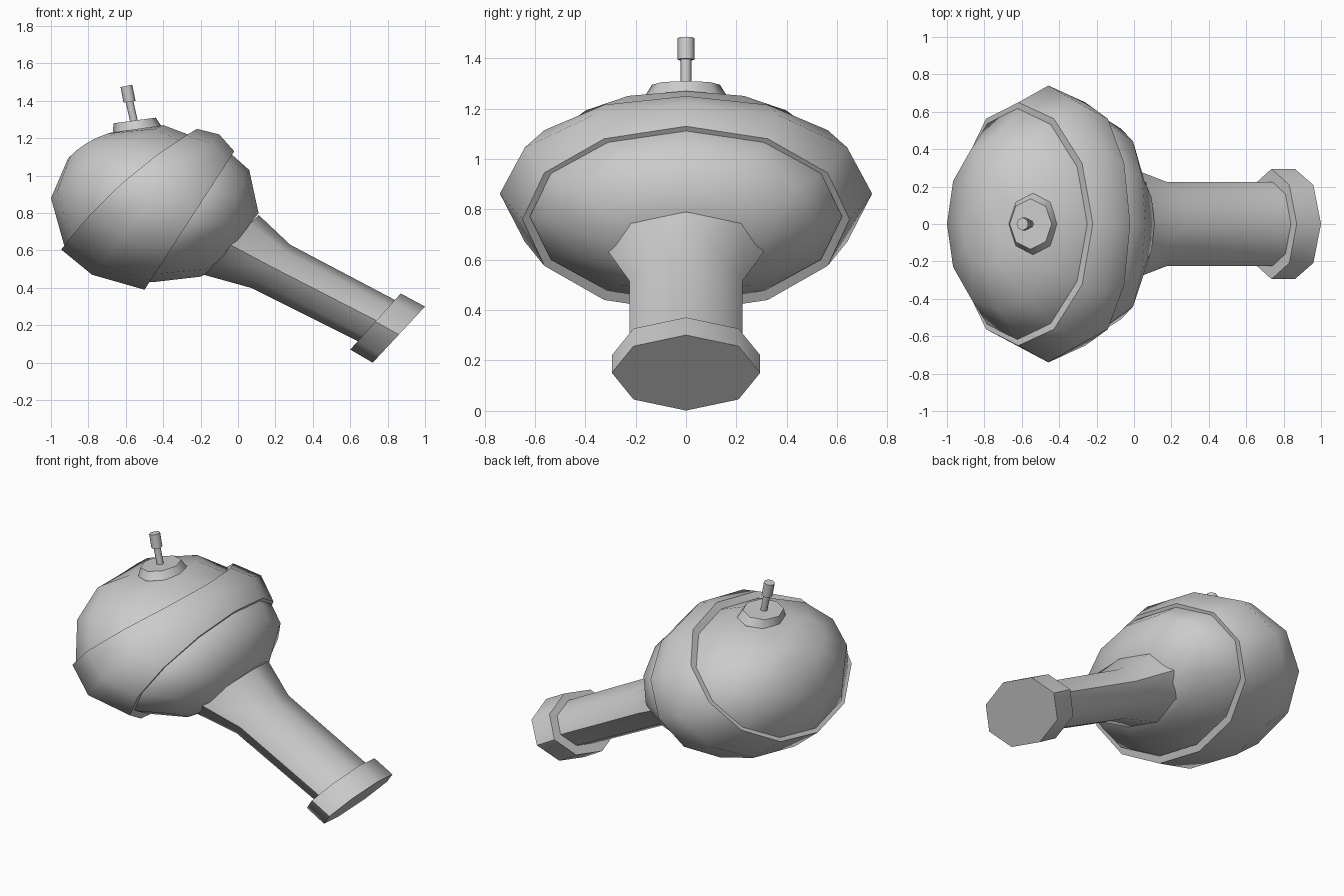
import bpy, bmesh, math
from mathutils import Vector

if "Cube" in bpy.data.objects:
    bpy.data.objects.remove(bpy.data.objects["Cube"])


def loft(name, rings, sides, cap_start=False, cap_end=False, smooth=50):
    """Skin elliptical rings. Ring = (top x, z, bottom x, z, half width y, bow).
    Bow pushes the sides of the ring towards the upper left."""
    bm = bmesh.new()
    rows = []
    for tx, tz, bx, bz, wide, bow in rings:
        top, bottom = Vector((tx, 0, tz)), Vector((bx, 0, bz))
        mid, half = (top + bottom) / 2, (top - bottom) / 2
        row = []
        for i in range(sides):
            a = 2 * math.pi * i / sides
            p = mid + half * math.cos(a) + Vector((0, wide * math.sin(a), 0))
            p += Vector((-0.72, 0, 0.69)) * bow * math.sin(a) ** 2
            row.append(bm.verts.new(p))
        rows.append(row)
    for r, s in zip(rows, rows[1:]):
        for i in range(sides):
            j = (i + 1) % sides
            bm.faces.new((r[i], r[j], s[j], s[i]))
    if cap_start:
        bm.faces.new(rows[0])
    if cap_end:
        bm.faces.new(rows[-1])
    bmesh.ops.recalc_face_normals(bm, faces=bm.faces)
    mesh = bpy.data.meshes.new(name)
    bm.to_mesh(mesh)
    bm.free()
    ob = bpy.data.objects.new(name, mesh)
    bpy.context.collection.objects.link(ob)
    bpy.ops.object.select_all(action='DESELECT')
    ob.select_set(True)
    bpy.context.view_layer.objects.active = ob
    bpy.ops.object.shade_smooth_by_angle(angle=math.radians(smooth))
    return ob


# Upper dome of the body
loft("body_dome", [
    (-0.68, 1.23, -0.91, 1.09, 0.23, 0.02),
    (-0.40, 1.27, -1.00, 0.88, 0.46, 0.04),
    (-0.24, 1.21, -0.93, 0.63, 0.62, 0.05),
    (-0.17, 1.18, -0.84, 0.55, 0.63, 0.04)], 12, cap_start=True)

# Raised band wrapped round the widest part, with turned-in lips
loft("body_band", [
    (-0.25, 1.215, -0.92, 0.63, 0.61, 0.05),
    (-0.22, 1.25, -0.945, 0.605, 0.65, 0.05),
    (-0.10, 1.22, -0.78, 0.47, 0.74, 0.025),
    (-0.02, 1.13, -0.50, 0.39, 0.65, 0.0),
    (-0.04, 1.10, -0.48, 0.43, 0.61, 0.0)], 12)

# Lower shell between the band and the neck
loft("body_rear", [
    (-0.09, 1.14, -0.52, 0.44, 0.62, 0.0),
    (-0.03, 1.11, -0.46, 0.43, 0.62, 0.0),
    (0.06, 1.03, -0.20, 0.46, 0.51, 0.0),
    (0.11, 0.80, -0.12, 0.50, 0.28, 0.0)], 12, cap_end=True)

# Flared neck
loft("neck", [
    (0.11, 0.79, -0.20, 0.475, 0.31, 0.0),
    (0.28, 0.63, 0.07, 0.40, 0.225, 0.0),
    (0.84, 0.335, 0.65, 0.11, 0.225, 0.0)], 8)

# Foot cap at the end of the neck
loft("foot_cap", [
    (0.87, 0.37, 0.60, 0.07, 0.295, 0.0),
    (1.00, 0.30, 0.72, 0.00, 0.295, 0.0)], 8, True, True)

# Knob base, stem and tip on top of the dome
loft("knob_base", [
    (-0.41, 1.265, -0.67, 1.23, 0.165, 0.0),
    (-0.44, 1.31, -0.665, 1.28, 0.135, 0.0)], 8, cap_end=True)
loft("knob_stem", [
    (-0.535, 1.29, -0.575, 1.28, 0.021, 0.0),
    (-0.562, 1.41, -0.602, 1.40, 0.021, 0.0)], 8)
loft("knob_tip", [
    (-0.548, 1.40, -0.612, 1.39, 0.034, 0.0),
    (-0.565, 1.486, -0.628, 1.474, 0.034, 0.0)], 8, True, True)
